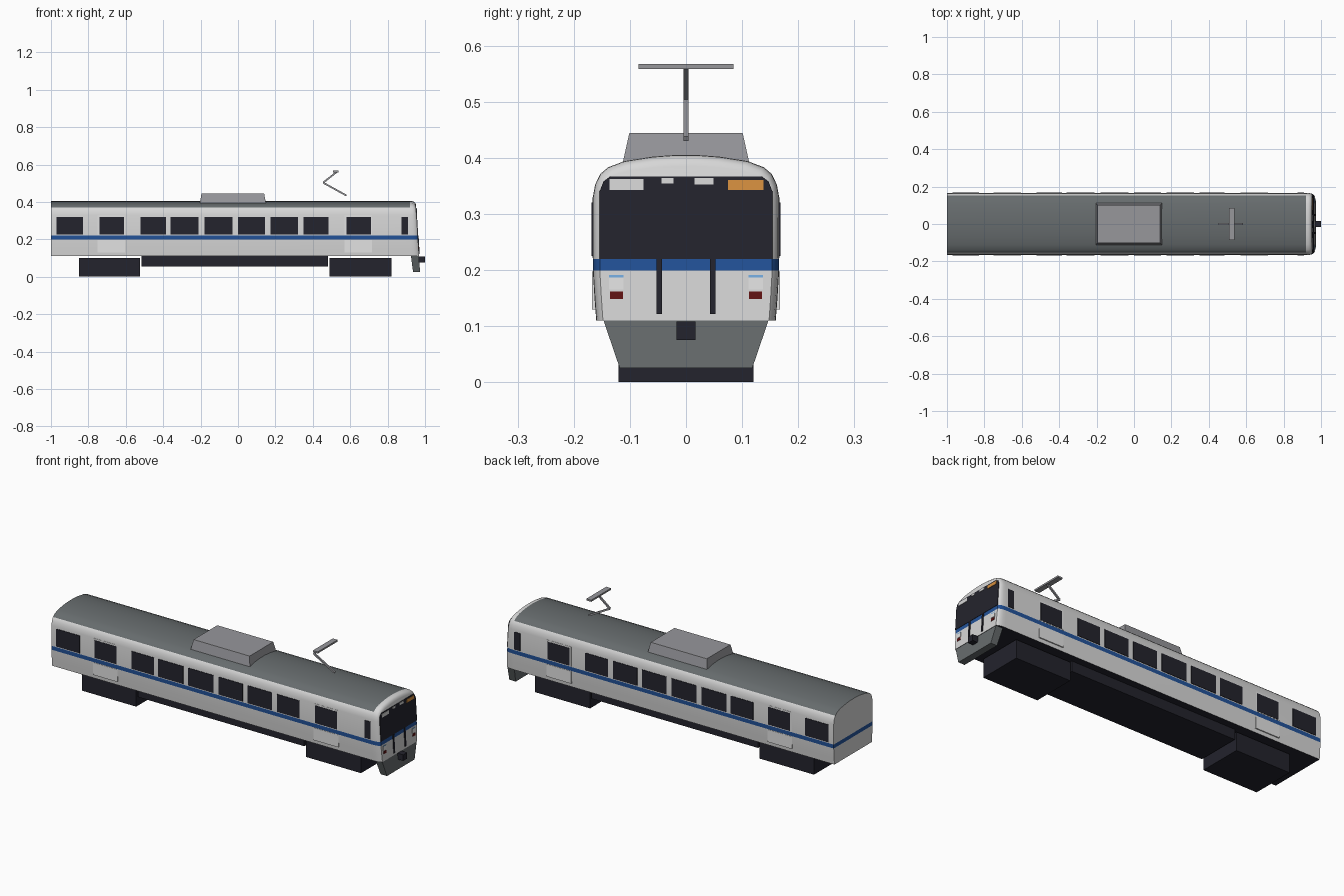
import bpy, bmesh, math
from mathutils import Vector

if "Cube" in bpy.data.objects:
    bpy.data.objects.remove(bpy.data.objects["Cube"])


def mat(name, r, g, b):
    m = bpy.data.materials.new(name)
    m.diffuse_color = (r, g, b, 1)
    m.use_nodes = True
    m.node_tree.nodes["Principled BSDF"].inputs["Base Color"].default_value = m.diffuse_color
    return m


WHITE = mat("body white", 0.68, 0.68, 0.68)
ROOF = mat("roof grey", 0.135, 0.15, 0.155)
BLACK = mat("near black", 0.017, 0.017, 0.026)
BLUE = mat("stripe blue", 0.016, 0.085, 0.32)
PALE = mat("equipment grey", 0.31, 0.31, 0.33)
DOOR = mat("door white", 0.76, 0.76, 0.76)
ORANGE = mat("sign orange", 0.68, 0.28, 0.05)
RED = mat("lamp red", 0.12, 0.006, 0.006)
SKY = mat("lamp blue", 0.18, 0.42, 0.75)


def make(name, verts, faces, *mats):
    me = bpy.data.meshes.new(name)
    me.from_pydata([tuple(v) for v in verts], [], faces)
    bm = bmesh.new()
    bm.from_mesh(me)
    bmesh.ops.remove_doubles(bm, verts=bm.verts, dist=1e-6)
    bmesh.ops.recalc_face_normals(bm, faces=bm.faces)
    bm.to_mesh(me)
    bm.free()
    ob = bpy.data.objects.new(name, me)
    bpy.context.collection.objects.link(ob)
    for m in mats:
        me.materials.append(m)
    return ob


def prism(name, a, b, m):
    """Solid between two matching polygons."""
    n = len(a)
    faces = [list(range(n)), list(range(n, 2 * n))]
    faces += [(i, (i + 1) % n, (i + 1) % n + n, i + n) for i in range(n)]
    return make(name, list(a) + list(b), faces, m)


def rect(x0, x1, y0, y1, z):
    return [(x0, y0, z), (x1, y0, z), (x1, y1, z), (x0, y1, z)]


def box(name, x0, x1, y0, y1, z0, z1, m):
    return prism(name, rect(x0, x1, y0, y1, z0), rect(x0, x1, y0, y1, z1), m)


# Car body: half profile lofted along the length, with a rounded cab nose
half = [(.160, .11), (.163, .15), (.166, .199), (.166, .220), (.166, .33),
        (.162, .352), (.153, .371), (.139, .383), (.11, .394), (.06, .402), (.02, .405)]
stations = [(-1, 1, 0, 0), (.92, 1, 0, 0), (.938, .995, .001, .3), (.952, .98, .004, .6),
            (.962, .955, .010, .85), (.968, .925, .020, 1)]  # x, width, top drop, slope


def front_x(z):
    return .968 - .06 * (z - .11)


verts, faces = [], []
n = len(half)
for x, w, drop, slope in stations:
    ring = [(y, z) for y, z in half] + [(-y, z) for y, z in reversed(half)]
    for y, z in ring:
        zz = z - drop * max(0, (z - .33) / .075)
        verts.append((x - .06 * slope * (zz - .11), y * w, zz))
r = 2 * n
last = (len(stations) - 1) * r
for s in range(len(stations) - 1):
    for j in range(r):
        k = (j + 1) % r
        faces.append((s * r + j, s * r + k, (s + 1) * r + k, (s + 1) * r + j))
for base in (0, last):
    for j in range(n - 1):
        faces.append((base + j, base + j + 1, base + r - 2 - j, base + r - 1 - j))
body = make("car_body", verts, faces, WHITE, ROOF, BLUE, BLACK)
for p in body.data.polygons:
    c, nz = p.center, p.normal.z
    if nz < -.9:
        p.material_index = 3
    elif .199 < c.z < .22:
        p.material_index = 2
    elif c.z > .372 and c.x < .9 and abs(p.normal.x) < .5:
        p.material_index = 1
bpy.context.view_layer.objects.active = body
body.select_set(True)
bpy.ops.object.shade_smooth_by_angle(angle=math.radians(32))
body.select_set(False)

# Side windows and doors, the same on both sides
windows = [(-.97, -.83), (-.74, -.61), (-.52, -.385), (-.36, -.21), (-.18, -.03),
           (0, .145), (.175, .32), (.35, .485), (.58, .71), (.875, .91)]
for s, side in ((-1, "right"), (1, "left")):
    for i, (x0, x1) in enumerate(windows):
        box(f"window_{side}_{i}", x0, x1, s * .164, s * .1685, .225, .32, BLACK)
    for i, (x0, x1) in enumerate([(-.75, -.605), (.57, .717)]):
        box(f"door_upper_{side}_{i}", x0, x1, s * .164, s * .1672, .222, .329, DOOR)
        box(f"door_lower_{side}_{i}", x0, x1, s * .160, s * .1672, .13, .197, DOOR)


# Cab front details: thin plates lying on the sloped face
def plate(name, pts, m, lift=.002):
    prism(name, [(front_x(z) - .001, y, z) for y, z in pts],
          [(front_x(z) + lift, y, z) for y, z in pts], m)


def quad(y0, y1, z0, z1):
    return [(y0, z0), (y1, z0), (y1, z1), (y0, z1)]


plate("windscreen", [(-.154, .22), (.154, .22), (.154, .34), (.147, .358), (.135, .367),
                     (-.135, .367), (-.147, .358), (-.154, .34)], BLACK)
plate("destination_sign", quad(.075, .138, .343, .36), ORANGE, .004)
plate("number_sign", quad(.015, .049, .352, .364), WHITE, .004)
plate("service_sign", quad(-.136, -.076, .343, .362), WHITE, .004)
plate("small_sign", quad(-.044, -.022, .354, .364), WHITE, .004)
for s, side in ((-1, "right"), (1, "left")):
    plate(f"wiper_{side}", quad(s * .043, s * .053, .122, .22), BLACK, .004)
    plate(f"headlamp_{side}", quad(s * .111, s * .137, .165, .187), DOOR)
    plate(f"headlamp_trim_{side}", quad(s * .111, s * .137, .187, .191), SKY)
    plate(f"tail_lamp_{side}", quad(s * .112, s * .135, .148, .162), RED)

# Front skirt and coupler
prism("front_skirt", rect(.925, .966, -.147, .147, .11),
      rect(.936, .974, -.118, .118, .025), ROOF)
box("coupler", .955, 1, -.017, .017, .075, .108, BLACK)

# Running gear and underfloor equipment
box("rear_bogie", -.85, -.525, -.12, .12, 0, .1, BLACK)
box("front_bogie", .49, .82, -.12, .12, 0, .1, BLACK)
box("underfloor_equipment", -.515, .48, -.12, .12, .055, .11, BLACK)

# Roof air conditioner with sloped sides
prism("air_conditioner", rect(-.205, .15, -.113, .113, .39),
      rect(-.195, .14, -.101, .101, .444), PALE)


# Single-arm current collector
def arm(name, a, b, t):
    a, b = Vector(a), Vector(b)
    u = (b - a).normalized()
    side, up = Vector((0, t, 0)), Vector((-u.z, 0, u.x)) * t
    ring = [side + up, side - up, -side - up, up - side]
    prism(name, [a + v for v in ring], [b + v for v in ring], PALE)


arm("collector_lower_arm", (.58, 0, .434), (.455, 0, .503), .0045)
arm("collector_upper_arm", (.455, 0, .503), (.53, 0, .562), .0045)
box("collector_head", .508, .537, -.085, .085, .558, .567, PALE)
